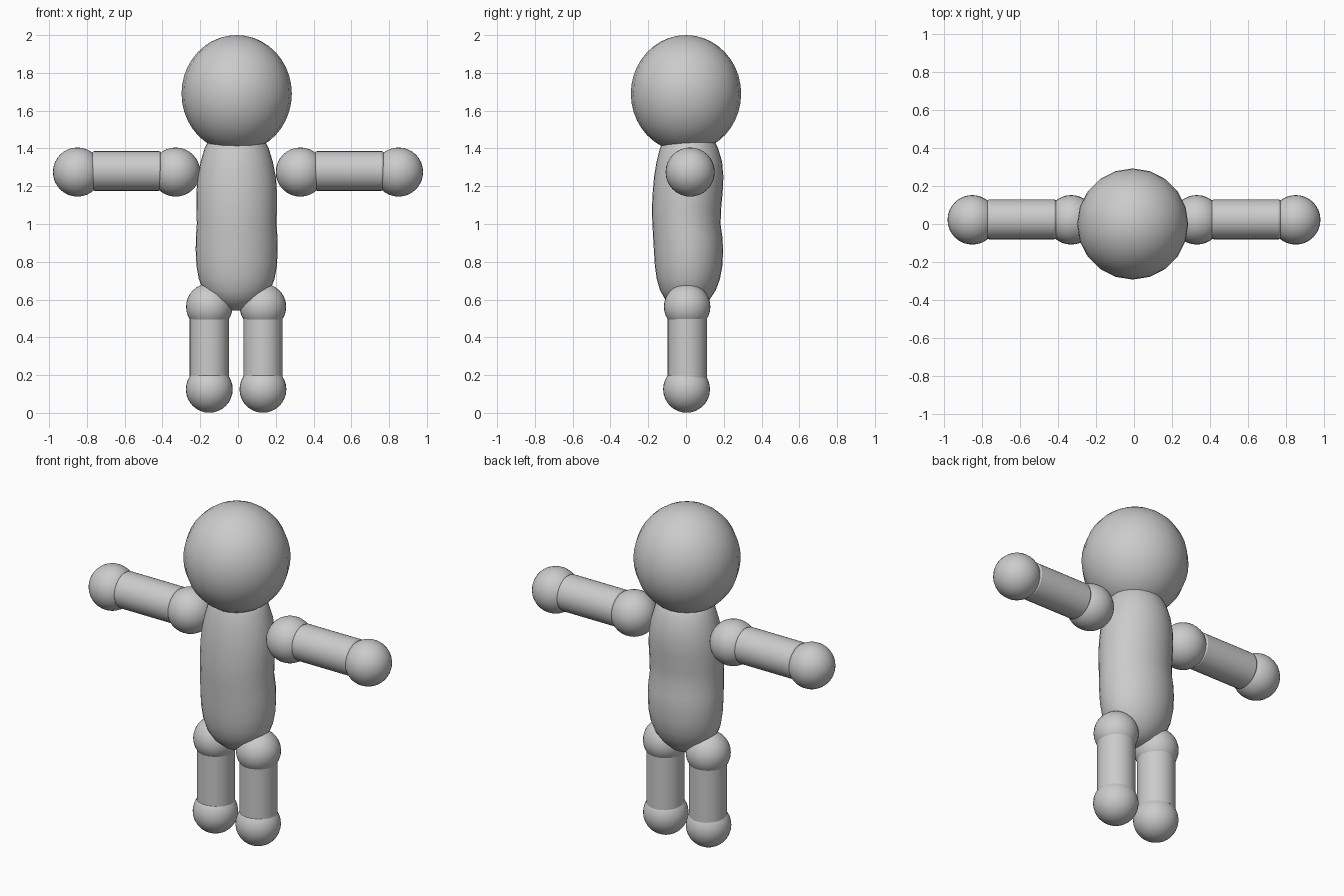
import bpy, bmesh
from math import cos, sin, pi

if "Cube" in bpy.data.objects:
    bpy.data.objects.remove(bpy.data.objects["Cube"])

CX = -0.007  # body centre line


def smooth(ob, name):
    ob.name = name
    bpy.context.view_layer.objects.active = ob
    ob.select_set(True)
    bpy.ops.object.shade_smooth_by_angle(angle=0.7)
    ob.select_set(False)
    return ob


def ball(name, loc, r, segs=32, rings=16):
    bpy.ops.mesh.primitive_uv_sphere_add(segments=segs, ring_count=rings, radius=1, location=loc)
    ob = bpy.context.object
    ob.scale = r if isinstance(r, tuple) else (r, r, r)
    return smooth(ob, name)


def limb(name, loc, r, length, rot=(0, 0, 0), bevel=0.0):
    bpy.ops.mesh.primitive_cylinder_add(vertices=32, radius=r, depth=length, location=loc, rotation=rot)
    ob = bpy.context.object
    if bevel:
        m = ob.modifiers.new("rim", "BEVEL")
        m.width = bevel
        m.segments = 2
    return smooth(ob, name)


# Head
ball("head", (CX, 0, 1.69), (0.292, 0.292, 0.31), 20, 20)

# Torso: stacked ellipses (z, half width, front y, back y)
sections = [
    (0.542, 0.03, -0.02, 0.04), (0.56, 0.085, -0.065, 0.085), (0.60, 0.14, -0.11, 0.125),
    (0.65, 0.178, -0.138, 0.158), (0.71, 0.201, -0.155, 0.18), (0.78, 0.213, -0.165, 0.193),
    (0.86, 0.217, -0.17, 0.196), (0.93, 0.216, -0.174, 0.193), (1.0, 0.211, -0.178, 0.183),
    (1.08, 0.213, -0.181, 0.186), (1.17, 0.213, -0.176, 0.194), (1.25, 0.207, -0.169, 0.198),
    (1.33, 0.191, -0.156, 0.191), (1.40, 0.17, -0.138, 0.17), (1.45, 0.145, -0.118, 0.145),
    (1.49, 0.10, -0.08, 0.105), (1.51, 0.04, -0.03, 0.05),
]
N = 32
bm = bmesh.new()
loops = []
for z, rx, y0, y1 in sections:
    loops.append([bm.verts.new((CX + rx * cos(2 * pi * i / N),
                                (y0 + y1) / 2 + (y1 - y0) / 2 * sin(2 * pi * i / N), z))
                  for i in range(N)])
for a, b in zip(loops, loops[1:]):
    for i in range(N):
        j = (i + 1) % N
        bm.faces.new((a[i], a[j], b[j], b[i]))
bm.faces.new(loops[0][::-1])
bm.faces.new(loops[-1])
mesh = bpy.data.meshes.new("torso")
bm.to_mesh(mesh)
bm.free()
torso = bpy.data.objects.new("torso", mesh)
bpy.context.collection.objects.link(torso)
smooth(torso, "torso")

# Arms and legs, mirrored left and right
for side, s in (("left", 1), ("right", -1)):
    ball(side + "_shoulder", (s * 0.33, 0.022, 1.275), 0.13)
    ball(side + "_hand", (s * 0.85, 0.022, 1.275), 0.13)
    limb(side + "_arm", (s * 0.59, 0.024, 1.281), 0.105, 0.365, (0, pi / 2, 0), 0.012)
    x = CX - 0.003 + s * 0.142
    ball(side + "_hip", (x, 0.006, 0.562), 0.123)
    ball(side + "_foot", (x, 0.003, 0.125), 0.124)
    limb(side + "_leg", (x, 0.007, 0.35), 0.104, 0.33)
